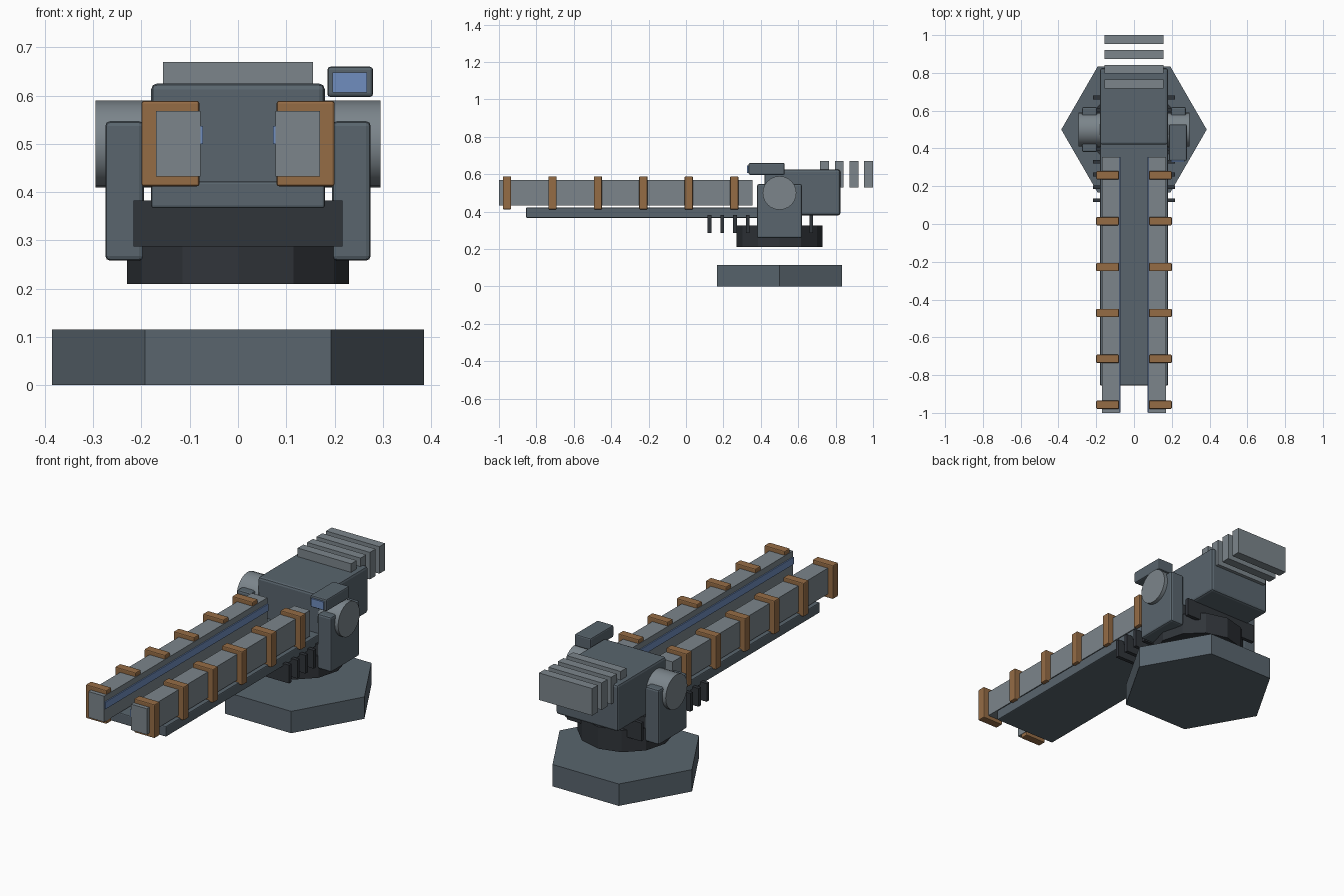
import bpy
from math import pi

if "Cube" in bpy.data.objects:
    bpy.data.objects.remove(bpy.data.objects["Cube"])


def mat(name, rgb):
    m = bpy.data.materials.new(name)
    m.diffuse_color = (*rgb, 1)
    m.use_nodes = True
    m.node_tree.nodes["Principled BSDF"].inputs["Base Color"].default_value = m.diffuse_color
    return m


STEEL = mat("steel", (0.10, 0.13, 0.155))
LIGHT = mat("light_steel", (0.20, 0.235, 0.26))
DARK = mat("dark_metal", (0.03, 0.035, 0.042))
COPPER = mat("copper", (0.30, 0.15, 0.06))
BLUE = mat("blue_glow", (0.16, 0.27, 0.52))


def box(name, lo, hi, m, bevel=0):
    """Box between two corners, with an optional bevel."""
    bpy.ops.mesh.primitive_cube_add(size=1, location=[(a + b) / 2 for a, b in zip(lo, hi)])
    o = bpy.context.object
    o.name = name
    o.scale = [b - a for a, b in zip(lo, hi)]
    bpy.ops.object.transform_apply(location=False, rotation=False, scale=True)
    o.data.materials.append(m)
    if bevel:
        b = o.modifiers.new("bevel", 'BEVEL')
        b.width = bevel
        b.segments = 2
    return o


def cyl(name, r, depth, loc, sides, m, rot=(0, 0, 0), smooth=False):
    bpy.ops.mesh.primitive_cylinder_add(vertices=sides, radius=r, depth=depth, location=loc, rotation=rot)
    o = bpy.context.object
    o.name = name
    o.data.materials.append(m)
    if smooth:
        bpy.ops.object.shade_smooth_by_angle(angle=pi / 6)
    return o


def sided(name, s, lo, hi, m, bevel=0):
    """Box given for the +x side, placed on side s."""
    xs = sorted((s * lo[0], s * hi[0]))
    side = "right" if s > 0 else "left"
    return box(f"{name}_{side}", (xs[0], *lo[1:]), (xs[1], *hi[1:]), m, bevel)


# Hexagonal base and the turntable hovering above it
cyl("base", 0.385, 0.115, (0, 0.5, 0.0575), 6, STEEL, (0, 0, pi / 6))
cyl("turntable", 0.23, 0.115, (0, 0.5, 0.2675), 12, DARK, (0, 0, pi / 6))

# Cooling plates under the barrel
for i in range(9):
    y = 0.126 + i * 0.068
    box(f"cooling_plate_{i}", (-0.216, y - 0.01, 0.287), (0.216, y + 0.01, 0.383), DARK)

# Receiver and barrel bed
box("receiver", (-0.18, 0.42, 0.38), (0.18, 0.825, 0.625), STEEL, 0.012)
box("barrel_bed", (-0.18, -0.855, 0.367), (0.18, 0.45, 0.422), STEEL, 0.005)

# Yoke, trunnions, rails, conductor strips and coils on both sides
for s in (-1, 1):
    side = "right" if s > 0 else "left"
    sided("yoke_arm", s, (0.195, 0.38, 0.258), (0.275, 0.62, 0.547), STEEL, 0.01)
    cyl(f"trunnion_{side}", 0.09, 0.12, (s * 0.235, 0.5, 0.5), 24, LIGHT, (0, pi / 2, 0), True)
    sided("rail", s, (0.078, -1, 0.432), (0.17, 0.355, 0.568), LIGHT)
    sided("conductor_strip", s, (0.072, -0.998, 0.5), (0.082, 0.355, 0.537), BLUE)
    for i in range(6):
        y = -0.957 + i * 0.243
        sided(f"coil_{i}", s, (0.08, y - 0.022, 0.412), (0.2, y + 0.022, 0.589), COPPER, 0.005)

# Rear heat-sink fins
for i in range(4):
    y = 0.741 + i * 0.0785
    box(f"heat_sink_fin_{i}", (-0.155, y - 0.0235, 0.528), (0.155, y + 0.0235, 0.67), LIGHT)

# Sight housing and lens
box("sight_housing", (0.185, 0.335, 0.597), (0.28, 0.527, 0.66), STEEL, 0.007)
box("sight_lens", (0.196, 0.327, 0.606), (0.267, 0.345, 0.648), BLUE)
